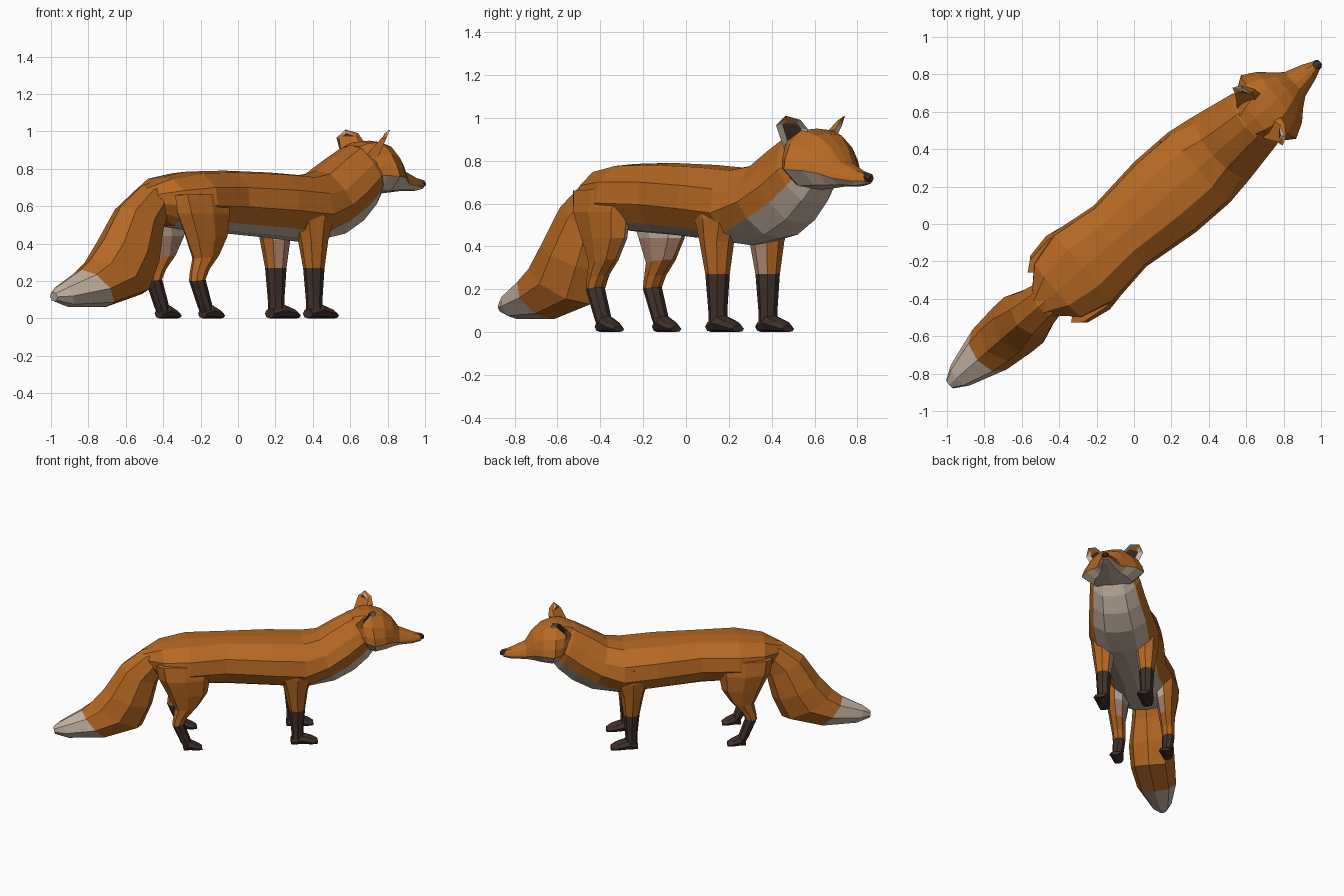
import bpy, bmesh, math
from mathutils import Matrix, Vector

if "Cube" in bpy.data.objects:
    bpy.data.objects.remove(bpy.data.objects["Cube"])

# The animal is built facing +X, then turned to its diagonal pose.
TURN = Matrix.Rotation(math.radians(41), 4, 'Z')


def material(name, rgb):
    m = bpy.data.materials.new(name)
    m.diffuse_color = (*rgb, 1)
    m.use_nodes = True
    m.node_tree.nodes["Principled BSDF"].inputs["Base Color"].default_value = m.diffuse_color
    return m


MATS = [material("orange fur", (0.47, 0.14, 0.017)),
        material("cream fur", (0.56, 0.45, 0.36)),
        material("dark brown fur", (0.05, 0.03, 0.024)),
        material("tan fur", (0.45, 0.25, 0.17))]
ORANGE, CREAM, DARK, TAN = range(4)


def finish(name, bm):
    bm.transform(TURN)
    me = bpy.data.meshes.new(name)
    bm.to_mesh(me)
    bm.free()
    for m in MATS:
        me.materials.append(m)
    ob = bpy.data.objects.new(name, me)
    bpy.context.collection.objects.link(ob)
    return ob


def loft(name, rings, profiles, rule, vc=0.0):
    """Rings are (top x, top z, bottom x, bottom z, half width);
    a profile lists (width, depth) fractions from top to bottom.
    rule(face, ring number, row from the top) gives the colour."""
    bm = bmesh.new()
    loops = []
    for i, (tx, tz, bx, bz, hw) in enumerate(rings):
        prof = profiles[i] if isinstance(profiles[0], list) else profiles
        full = prof + [(-w, t) for w, t in prof[-2:0:-1]]
        loops.append([bm.verts.new((tx + (bx - tx) * t, vc + w * hw, tz + (bz - tz) * t))
                      for w, t in full])
    n, half = len(loops[0]), len(loops[0]) // 2
    info = []
    for i in range(len(loops) - 1):
        for j in range(n):
            k = (j + 1) % n
            f = bm.faces.new((loops[i][j], loops[i][k], loops[i + 1][k], loops[i + 1][j]))
            info.append((f, i, j if j < half else n - 1 - j))
    info.append((bm.faces.new(loops[0]), 0, 0))
    info.append((bm.faces.new(loops[-1]), len(loops) - 2, 0))
    bmesh.ops.recalc_face_normals(bm, faces=bm.faces)
    for f, i, j in info:
        f.material_index = rule(f, i, j)
    return finish(name, bm)


OCT = [(0, 0), (.7, .13), (1, .5), (.7, .87), (0, 1)]
TRUNK = [(0, 0), (.5, .03), (.93, .27), (1, .58), (.75, .85), (.4, .97), (0, 1)]
NECK = [(0, 0), (.45, .05), (.85, .3), (1, .52), (.84, .74), (.45, .96), (0, 1)]
HEAD = [(0, 0), (.42, .03), (.76, .25), (.93, .48), (1, .67), (.62, .94), (0, 1)]

# Trunk, chest and neck
body = [(-.68, .70, -.60, .55, .08),
        (-.55, .755, -.52, .49, .20),
        (-.36, .785, -.36, .47, .25),
        (-.10, .79, -.10, .455, .215),
        (.22, .78, .22, .43, .25),
        (.45, .765, .47, .405, .25),
        (.56, .79, .68, .44, .225),
        (.68, .865, .82, .51, .20),
        (.79, .925, .92, .60, .18),
        (.86, .93, .98, .68, .14)]
loft("body", body, [TRUNK] * 6 + [NECK] * 4,
     lambda f, i, j: CREAM if j >= 4 and i > 0 else ORANGE)

# Head with pale cheeks and jaw
head = [(.80, .925, .90, .68, .15),
        (.86, .945, .92, .675, .19),
        (.93, .95, .965, .665, .225),
        (1.02, .925, 1.04, .67, .18),
        (1.09, .87, 1.09, .675, .125),
        (1.14, .795, 1.14, .68, .085),
        (1.24, .755, 1.24, .68, .052),
        (1.305, .735, 1.295, .69, .025)]
loft("head", head, HEAD, lambda f, i, j: CREAM if j >= 4 else ORANGE)

# Nose
loft("nose", [(1.275, .748, 1.275, .705, .022),
              (1.302, .742, 1.302, .70, .028),
              (1.32, .728, 1.318, .705, .014)], OCT, lambda f, i, j: DARK)

# Tail with pale tip
tail = [(-.58, .735, -.50, .58, .09),
        (-.68, .71, -.54, .53, .105),
        (-.83, .60, -.57, .46, .125),
        (-.95, .42, -.61, .29, .16),
        (-1.04, .32, -.68, .13, .158),
        (-1.11, .26, -.94, .06, .14),
        (-1.26, .18, -1.20, .06, .075),
        (-1.31, .14, -1.30, .09, .03)]
loft("tail", tail, OCT, lambda f, i, j: CREAM if i >= 5 else ORANGE)


# Legs: rings run (front x, z, back x, z, half width)
front_leg = [(.53, .64, .25, .64, .085),
             (.52, .53, .28, .53, .09),
             (.48, .42, .315, .42, .077),
             (.46, .27, .345, .27, .055),
             (.447, .10, .362, .10, .045),
             (.45, .03, .362, .03, .045)]
front_paw = [(.36, .05, .36, 0, .04), (.43, .085, .42, 0, .052),
             (.51, .052, .51, 0, .056), (.548, .03, .55, 0, .036)]
hind_leg = [(-.20, .67, -.60, .66, .06),
            (-.215, .56, -.58, .56, .083),
            (-.235, .44, -.52, .44, .073),
            (-.30, .34, -.465, .32, .056),
            (-.37, .265, -.48, .245, .047),
            (-.40, .21, -.485, .20, .045),
            (-.35, .07, -.425, .06, .04),
            (-.345, .03, -.405, .03, .04)]
hind_paw = [(-.405, .05, -.405, 0, .036), (-.36, .08, -.36, 0, .046),
            (-.31, .05, -.31, 0, .05), (-.275, .028, -.275, 0, .034)]


def leg_rule(side, dark_from, boundary):
    def rule(f, i, j):
        if i >= dark_from:
            return DARK
        z = f.calc_center_median().z
        if f.normal.y * side < -0.4 and z > boundary:     # inner side
            return CREAM if z > 0.42 else TAN
        return ORANGE
    return rule


for side, word in ((1, "left"), (-1, "right")):
    loft(f"{word} front leg", front_leg, OCT, leg_rule(side, 3, .28), side * .155)
    loft(f"{word} front paw", front_paw, OCT, lambda f, i, j: DARK, side * .155)
    loft(f"{word} hind leg", hind_leg, OCT, leg_rule(side, 5, .32), side * .177)
    loft(f"{word} hind paw", hind_paw, OCT, lambda f, i, j: DARK, side * .177)

# Ears: leaning cupped plates that open forward and outward
outline = [(.455, .86), (.42, .965), (.465, 1.01), (.535, .99), (.57, .945), (.53, .86)]
for side, word in ((-1, "right"), (1, "left")):
    bm = bmesh.new()
    cy = sum(p[0] for p in outline) / len(outline)
    front = [bm.verts.new((.765 + (z - .9) * .45, y, z)) for y, z in outline]
    back = [bm.verts.new((.705 + (z - .9) * .9, cy + (y - cy) * .75, z - .006)) for y, z in outline]
    opening = bm.faces.new(front)
    bm.faces.new(back[::-1])
    for a in range(len(front)):
        b = (a + 1) % len(front)
        bm.faces.new((front[a], back[a], back[b], front[b]))
    bmesh.ops.recalc_face_normals(bm, faces=bm.faces)
    rim = bmesh.ops.inset_region(bm, faces=[opening], thickness=.032, depth=-.02)["faces"]
    for f in rim:
        f.material_index = CREAM
    opening.material_index = DARK
    bm.transform(TURN.inverted())
    if side == 1:
        bm.transform(Matrix.Diagonal((1, -1, 1, 1)))
        bmesh.ops.reverse_faces(bm, faces=bm.faces)
    finish(f"{word} ear", bm)
